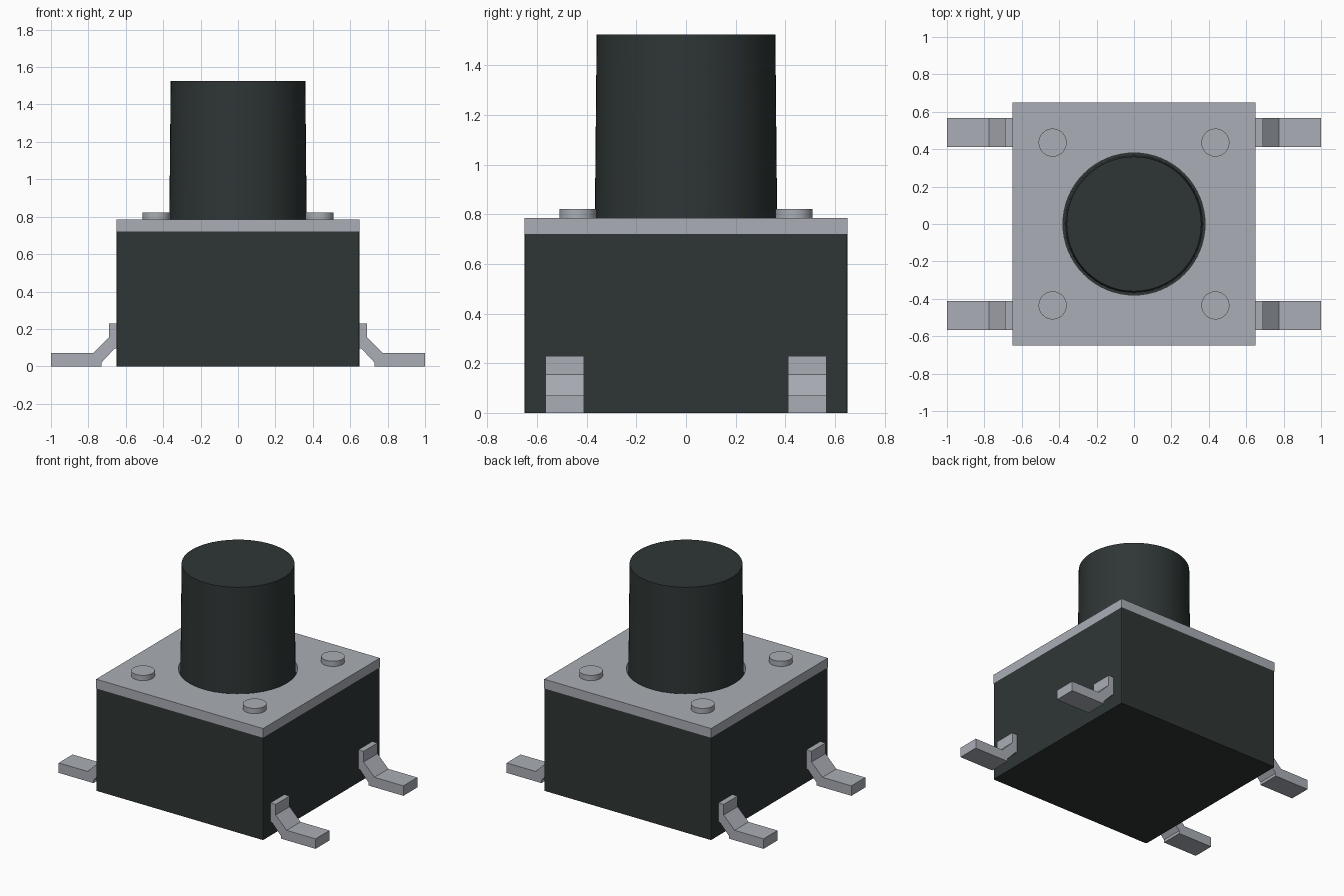
import bpy
import bmesh
import math

cube = bpy.data.objects.get("Cube")
if cube:
    bpy.data.objects.remove(cube, do_unlink=True)


def material(name, rgb):
    mat = bpy.data.materials.new(name)
    mat.use_nodes = True
    color = (*rgb, 1)
    mat.diffuse_color = color
    bsdf = next(n for n in mat.node_tree.nodes if n.type == 'BSDF_PRINCIPLED')
    bsdf.inputs["Base Color"].default_value = color
    return mat


dark = material("dark plastic", (0.028, 0.037, 0.036))
metal = material("grey metal", (0.40, 0.42, 0.46))


def box(name, half, z0, z1, mat):
    bpy.ops.mesh.primitive_cube_add(size=1, location=(0, 0, (z0 + z1) / 2))
    ob = bpy.context.object
    ob.name = name
    ob.scale = (2 * half, 2 * half, z1 - z0)
    bpy.ops.object.transform_apply(location=True, rotation=False, scale=True)
    ob.data.materials.append(mat)
    return ob


def round_part(name, x, y, r0, r1, z0, z1, mat, sides=64):
    bpy.ops.mesh.primitive_cone_add(vertices=sides, radius1=r0, radius2=r1,
                                    depth=z1 - z0, location=(x, y, (z0 + z1) / 2))
    ob = bpy.context.object
    ob.name = name
    ob.data.materials.append(mat)
    bpy.ops.object.shade_smooth_by_angle(angle=math.radians(30))
    return ob


# Housing with finely eased vertical corners
body = box("housing", 0.65, 0, 0.72, dark)
bm = bmesh.new()
bm.from_mesh(body.data)
corners = [e for e in bm.edges if abs(e.verts[0].co.z - e.verts[1].co.z) > 0.5]
bmesh.ops.bevel(bm, geom=corners, offset=0.008, segments=2, affect='EDGES', profile=0.5)
bm.to_mesh(body.data)
bm.free()

# Cover plate with a round opening
plate = box("cover_plate", 0.65, 0.72, 0.785, metal)
cutter = round_part("opening_cutter", 0, 0, 0.38, 0.38, 0.6, 0.9, metal)
cutter.hide_render = True
cut = plate.modifiers.new("opening", 'BOOLEAN')
cut.operation = 'DIFFERENCE'
cut.solver = 'EXACT'
cut.object = cutter
bpy.context.view_layer.objects.active = plate
bpy.ops.object.modifier_apply(modifier=cut.name)
bpy.data.objects.remove(cutter, do_unlink=True)

# Slightly tapered push button
round_part("push_button", 0, 0, 0.368, 0.36, 0.70, 1.525, dark)

# Bent lead profile in x and z
PROFILE = [(1, 0), (1, 0.07), (0.775, 0.07), (0.69, 0.155), (0.69, 0.23),
           (0.64, 0.23), (0.64, 0.095), (0.66, 0.095), (0.73, 0.02), (0.73, 0)]


def lead(name, sx, sy):
    bm = bmesh.new()
    face = bm.faces.new([bm.verts.new((sx * x, sy * 0.411, z)) for x, z in PROFILE])
    ext = bmesh.ops.extrude_face_region(bm, geom=[face])
    moved = [v for v in ext["geom"] if isinstance(v, bmesh.types.BMVert)]
    bmesh.ops.translate(bm, verts=moved, vec=(0, sy * 0.155, 0))
    bmesh.ops.recalc_face_normals(bm, faces=bm.faces)
    mesh = bpy.data.meshes.new(name)
    bm.to_mesh(mesh)
    bm.free()
    mesh.materials.append(metal)
    bpy.context.collection.objects.link(bpy.data.objects.new(name, mesh))


# One rivet and one lead per corner
for side, sx in (("left", 1), ("right", -1)):
    for end, sy in (("front", -1), ("back", 1)):
        round_part(f"{end}_{side}_rivet", sx * 0.435, sy * 0.435,
                   0.075, 0.075, 0.75, 0.822, metal, 48)
        lead(f"{end}_{side}_lead", sx, sy)
